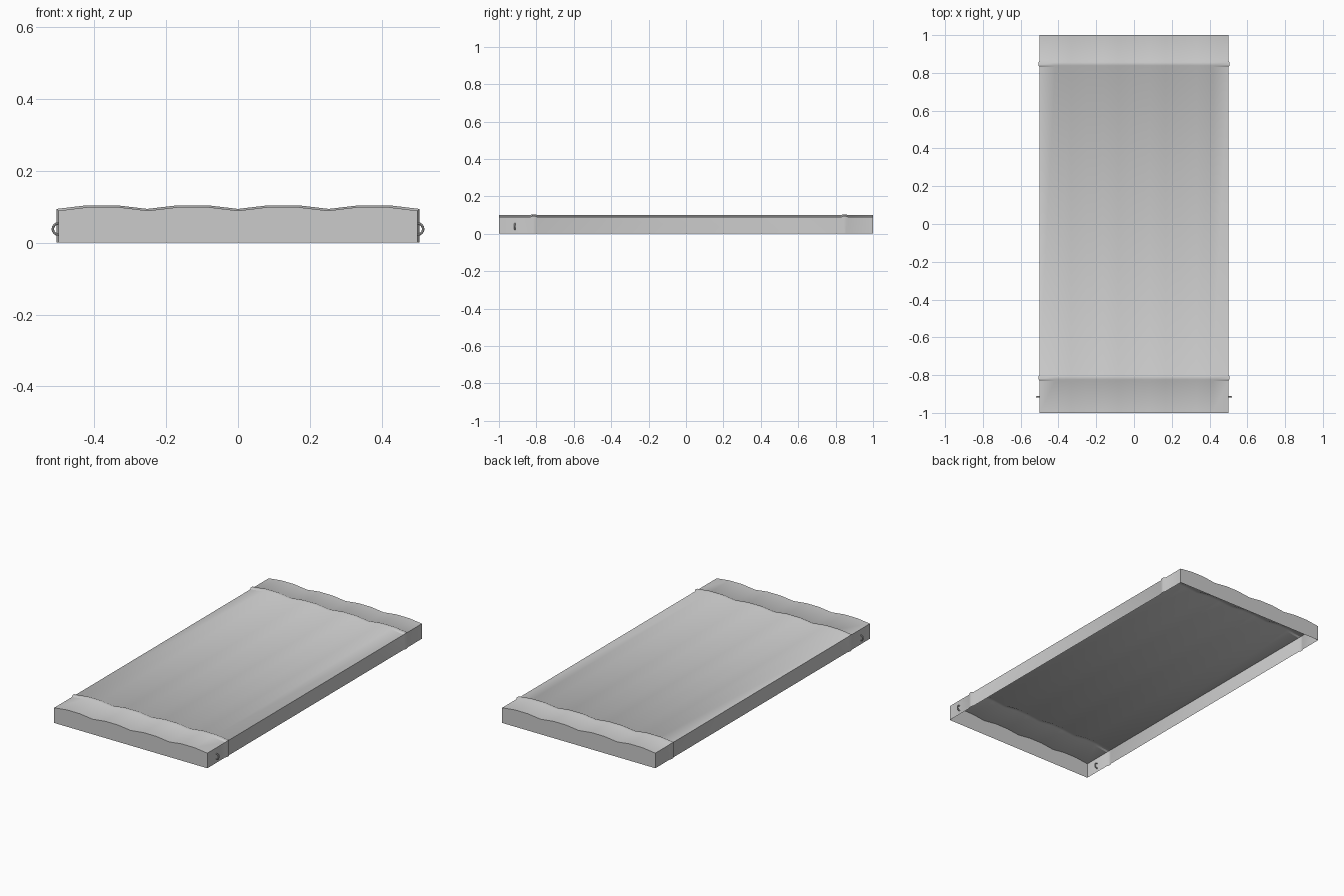
import bpy, bmesh, math

if "Cube" in bpy.data.objects:
    bpy.data.objects.remove(bpy.data.objects["Cube"])


def finish(name, bm):
    me = bpy.data.meshes.new(name)
    bm.to_mesh(me)
    bm.free()
    ob = bpy.data.objects.new(name, me)
    bpy.context.collection.objects.link(ob)
    bpy.context.view_layer.objects.active = ob
    ob.select_set(True)
    bpy.ops.object.shade_smooth_by_angle(angle=math.radians(30))
    ob.select_set(False)
    return ob


def section(offset):
    """Side wall, four shallow waves, side wall; offset pushes it outward."""
    half = 0.5 + offset
    pts = [(-half, 0.0)]
    for i in range(13):
        z = 0.089 if i % 3 == 0 else 0.099
        pts.append(((i / 6 - 1) * half, z + offset))
    pts.append((half, 0.0))
    return pts


# Open-bottomed shell lofted along y, with two pressed ribs
stations = [(-1.0, 0)]
for y0 in (-0.832, 0.83):
    stations += [(y0, 0), (y0 + 0.009, 0.005), (y0 + 0.026, 0.005), (y0 + 0.037, 0)]
stations.append((1.0, 0))

bm = bmesh.new()
rows = [[bm.verts.new((x, y, z)) for x, z in section(o)] for y, o in stations]
for a, b in zip(rows, rows[1:]):
    for i in range(len(a) - 1):
        bm.faces.new((a[i], b[i], b[i + 1], a[i + 1]))
# End walls
bm.faces.new(rows[0])
bm.faces.new(rows[-1][::-1])
bmesh.ops.recalc_face_normals(bm, faces=bm.faces)
# Outward normals: the wavy top must face up
if sum(f.normal.z * f.calc_area() for f in bm.faces) < 0:
    bmesh.ops.reverse_faces(bm, faces=bm.faces)
finish("panel_shell", bm)


# Ring handles passing through the side walls near the front
def ring(name, cx):
    bm = bmesh.new()
    n, m, R, r = 16, 8, 0.0155, 0.0035
    grid = []
    for i in range(n):
        a = 2 * math.pi * i / n
        loop = []
        for j in range(m):
            b = 2 * math.pi * j / m
            d = R + r * math.cos(b)
            loop.append(bm.verts.new((cx + d * math.cos(a), -0.915 + r * math.sin(b),
                                      0.038 + d * math.sin(a))))
        grid.append(loop)
    for i in range(n):
        for j in range(m):
            k, l = (i + 1) % n, (j + 1) % m
            bm.faces.new((grid[i][j], grid[k][j], grid[k][l], grid[i][l]))
    bmesh.ops.recalc_face_normals(bm, faces=bm.faces)
    finish(name, bm)


for name, side in (("left_ring", -1), ("right_ring", 1)):
    ring(name, side * 0.5)
